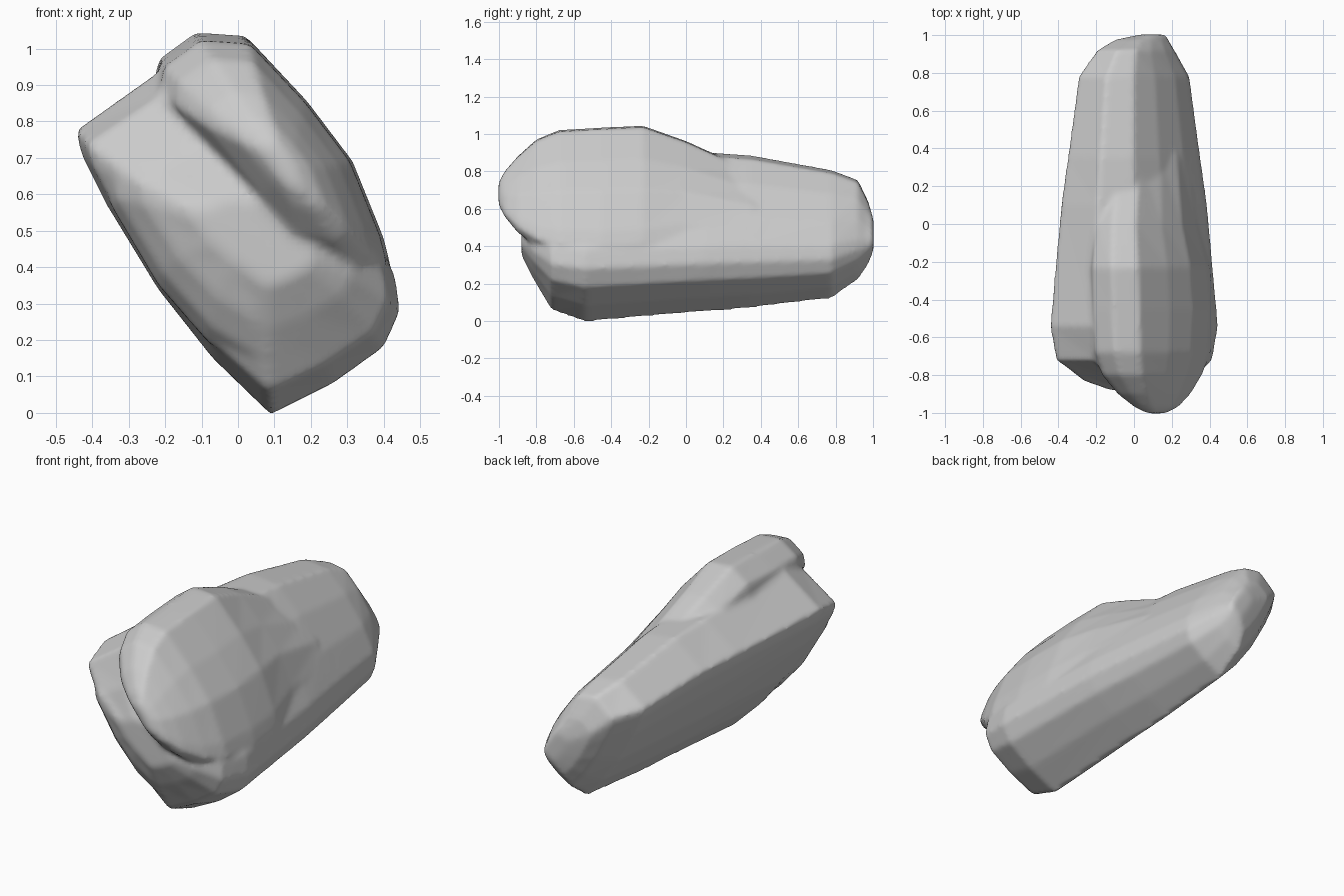
import bpy, bmesh

cube = bpy.data.objects.get("Cube")
if cube:
    bpy.data.objects.remove(cube, do_unlink=True)

stone = bpy.data.materials.new("stone_grey")
stone.use_nodes = True
grey = (0.6, 0.6, 0.6, 1)
stone.diffuse_color = grey
stone.node_tree.nodes["Principled BSDF"].inputs["Base Color"].default_value = grey


def loft(bm, outline, centre, stations):
    """Skin scaled copies of an x-z outline along y and close both ends."""
    rings = []
    for y, sx, sz, cx, cz in stations:
        rings.append([bm.verts.new((cx + sx * (x - centre[0]), y, cz + sz * (z - centre[1])))
                      for x, z in outline])
    count = len(outline)
    for a, b in zip(rings, rings[1:]):
        for i in range(count):
            j = (i + 1) % count
            bm.faces.new((a[i], a[j], b[j], b[i]))
    bm.faces.new(rings[0])
    bm.faces.new(rings[-1])


bm = bmesh.new()

# Long leaning slab
slab = [(-.445, .775), (-.43, .71), (-.36, .57), (-.22, .34), (-.07, .15), (.09, -.005),
        (.26, .08), (.4, .18), (.445, .28), (.43, .38), (.33, .56),
        (.17, .76), (0, .91), (-.22, .935)]
loft(bm, slab, (0, .48), [
    (-.88, .35, .25, .05, .47), (-.82, .66, .52, .02, .48), (-.72, .93, .87, 0, .48),
    (-.54, 1, 1, 0, .48), (.1, .87, .91, 0, .49), (.35, .79, .87, 0, .49),
    (.78, .66, .73, 0, .475), (.92, .46, .57, .01, .495), (.975, .32, .36, .04, .475),
    (1.003, .16, .18, .1, .46)])

# Blunt lower left nose of the slab
nose = [(-.36, .66), (-.35, .57), (-.22, .35), (-.08, .19), (.06, .1), (.2, .15),
        (.3, .3), (.1, .5), (-.15, .68)]
loft(bm, nose, (0, .4), [
    (-.5, .95, .95, 0, .41), (-.7, 1, 1, 0, .4), (-.77, .95, .92, 0, .43),
    (-.83, .74, .68, 0, .46), (-.88, .4, .3, .02, .48)])

# Raised lump along the upper right, sinking into the slab towards the back
lump = [(.42, .4), (.4, .48), (.315, .69), (.19, .855), (.03, 1.025), (-.11, 1.035),
        (-.215, .96), (-.23, .88), (-.1, .72), (.03, .56), (.18, .4), (.36, .35)]
loft(bm, lump, (.1, .7), [
    (-1.003, .15, .18, .12, .68), (-.97, .36, .36, .12, .68), (-.9, .6, .6, .11, .68),
    (-.8, .82, .84, .1, .69), (-.68, .96, .96, .1, .7), (-.45, 1, 1, .1, .7),
    (-.23, .98, 1, .09, .71), (0, .86, .8, .07, .695), (.35, .7, .55, .08, .62),
    (.7, .35, .3, .08, .55)])

bmesh.ops.recalc_face_normals(bm, faces=bm.faces)
mesh = bpy.data.meshes.new("boulder")
bm.to_mesh(mesh)
bm.free()
mesh.materials.append(stone)
boulder = bpy.data.objects.new("boulder", mesh)
bpy.context.collection.objects.link(boulder)

# Fuse the masses and soften the seams
fuse = boulder.modifiers.new("fuse", 'REMESH')
fuse.mode = 'VOXEL'
fuse.voxel_size = 0.015
fuse.use_smooth_shade = True
soften = boulder.modifiers.new("soften", 'SMOOTH')
soften.factor = 0.5
soften.iterations = 5
